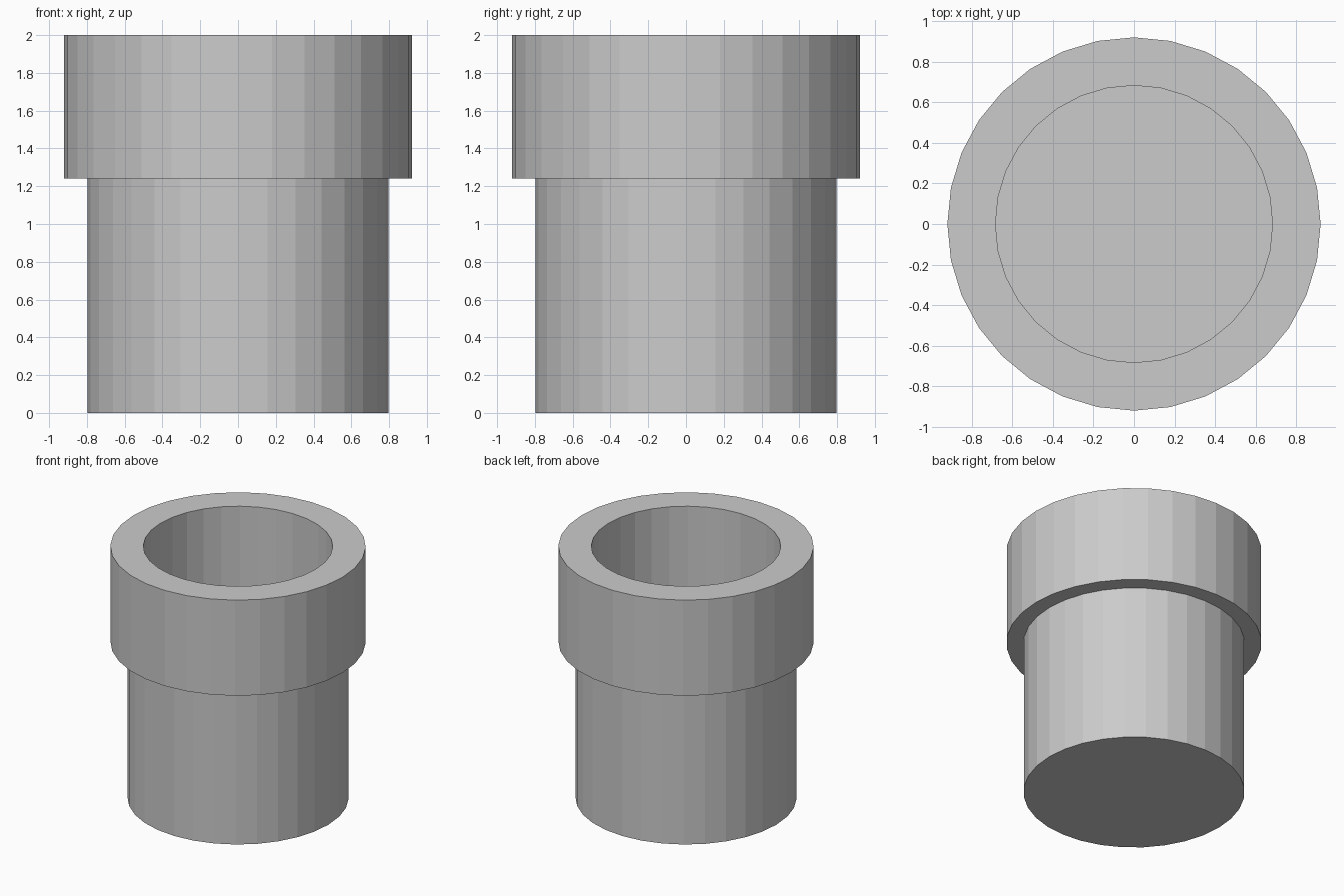
import bpy
import bmesh
from math import tau
from mathutils import Matrix

default = bpy.data.objects.get("Cube")
if default:
    bpy.data.objects.remove(default, do_unlink=True)

SIDES = 32
HEIGHT = 2.0
LIP_BOTTOM = 1.24
LIP_RADIUS = 0.92
BODY_RADIUS = 0.797
BORE_RADIUS = 0.683
FLOOR = BODY_RADIUS - BORE_RADIUS  # base as thick as the wall

# Plain grey material
grey = bpy.data.materials.new("plain_grey")
grey.use_nodes = True
colour = (0.6, 0.6, 0.6, 1)
grey.diffuse_color = colour
grey.node_tree.nodes["Principled BSDF"].inputs["Base Color"].default_value = colour


def lathe(name, profile):
    """Revolve a (radius, height) profile; cap the ends with flat discs."""
    bm = bmesh.new()
    rings = []
    for radius, z in profile:
        rings.append([bm.verts.new(Matrix.Rotation(tau * i / SIDES, 3, "Z") @ bm_point)
                      for i in range(SIDES)
                      for bm_point in [Matrix.Identity(3).col[0] * radius]])
        for v in rings[-1]:
            v.co.z = z
    for low, high in zip(rings, rings[1:]):
        for i in range(SIDES):
            j = (i + 1) % SIDES
            bm.faces.new((low[i], low[j], high[j], high[i]))
    bm.faces.new(rings[0][::-1])
    bm.faces.new(rings[-1])
    bmesh.ops.recalc_face_normals(bm, faces=bm.faces)
    mesh = bpy.data.meshes.new(name)
    bm.to_mesh(mesh)
    bm.free()
    mesh.materials.append(grey)
    obj = bpy.data.objects.new(name, mesh)
    bpy.context.collection.objects.link(obj)
    return obj


# Hollow pipe: closed base, straight body, wide lip, then down into the bore
lathe("lipped_pipe", [
    (BODY_RADIUS, 0),
    (BODY_RADIUS, LIP_BOTTOM),
    (LIP_RADIUS, LIP_BOTTOM),
    (LIP_RADIUS, HEIGHT),
    (BORE_RADIUS, HEIGHT),
    (BORE_RADIUS, FLOOR),
])
